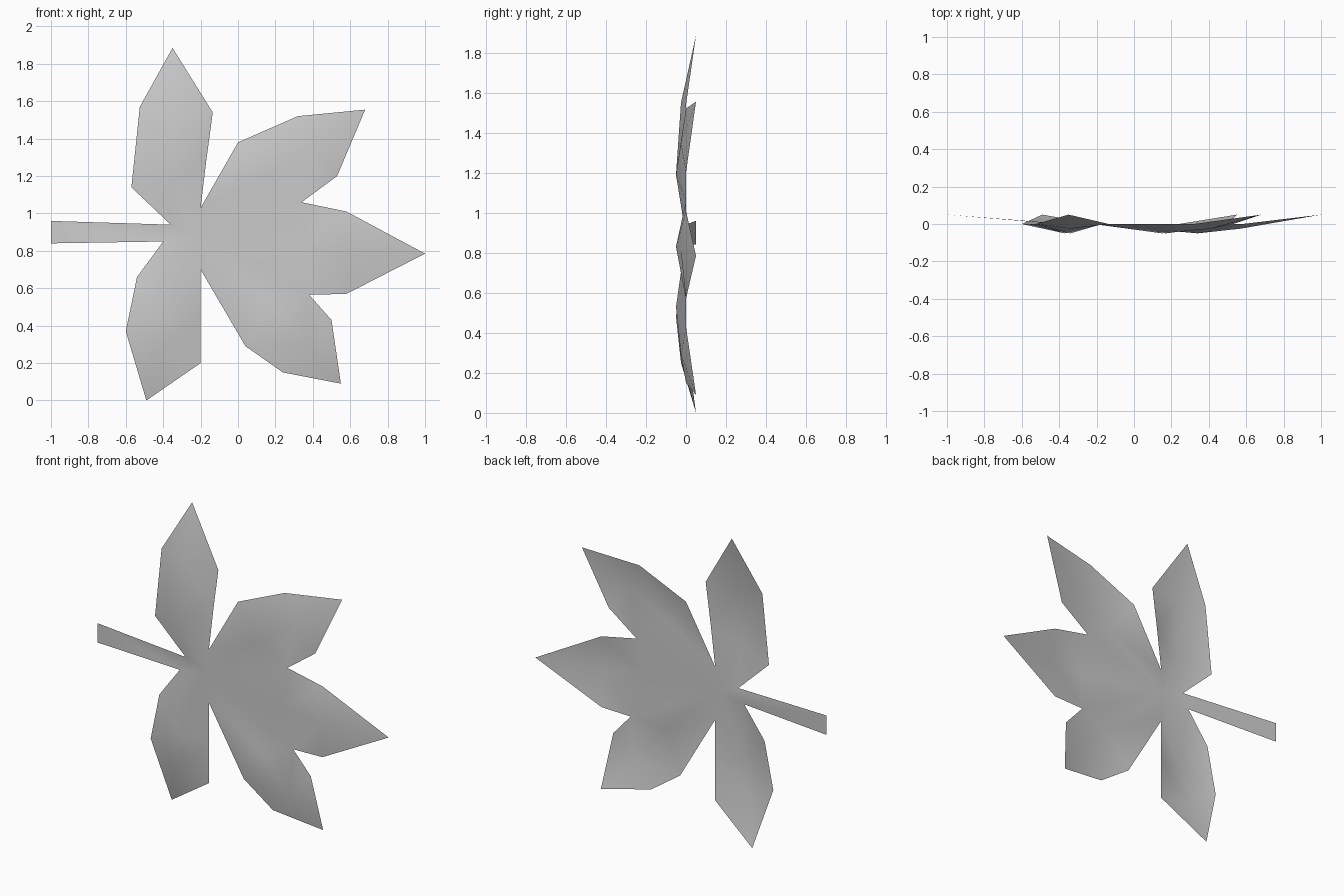
import bpy
import bmesh

cube = bpy.data.objects.get("Cube")
if cube:
    bpy.data.objects.remove(cube, do_unlink=True)

# Leaf colour
mat = bpy.data.materials.new("pale_grey")
mat.use_nodes = True
grey = (0.6, 0.6, 0.6, 1)
mat.diffuse_color = grey
mat.node_tree.nodes["Principled BSDF"].inputs["Base Color"].default_value = grey

bm = bmesh.new()
cache = {}


def vert(p, y=0.0):
    """Shared vertex at (x, z) with depth y."""
    if p not in cache:
        cache[p] = bm.verts.new((p[0], y, p[1]))
    return cache[p]


def face(*verts):
    unique = list(dict.fromkeys(verts))
    if len(unique) > 2:
        bm.faces.new(unique)


# Hub and the notches between lobes
HUB = (-0.22, 0.88)
STEM_TOP, STEM_LOW = (-0.36, 0.94), (-0.40, 0.85)
TOP, UPPER, LOWER, BOTTOM = (-0.20, 1.03), (0.34, 1.06), (0.38, 0.565), (-0.20, 0.70)


def lobe(start, end, rows, tip):
    """Creased lobe: two outline edges and a sunken midrib, rising to the tip."""
    prev = [vert(start), vert(HUB), vert(end)]
    for (a, rib, b), depth in zip(rows, (-0.05, -0.025)):
        row = [vert(a), vert(rib, depth), vert(b)]
        for i in (0, 1):
            face(prev[i], prev[i + 1], row[i + 1], row[i])
        prev = row
    t = vert(tip, 0.05)
    face(prev[0], prev[1], t)
    face(prev[1], prev[2], t)


# Five lobes, clockwise from the top
lobe(STEM_TOP, TOP,
     [((-0.57, 1.14), (-0.34, 1.19), (-0.17, 1.28)),
      ((-0.525, 1.57), (-0.34, 1.55), (-0.135, 1.54))], (-0.35, 1.885))
lobe(TOP, UPPER,
     [((0.0, 1.38), (0.15, 1.19), UPPER),
      ((0.32, 1.52), (0.41, 1.35), (0.53, 1.20))], (0.68, 1.555))
lobe(UPPER, LOWER,
     [(UPPER, (0.34, 0.83), LOWER),
      ((0.58, 1.01), (0.57, 0.80), (0.58, 0.57))], (1.0, 0.785))
lobe(LOWER, BOTTOM,
     [(LOWER, (0.17, 0.53), (0.04, 0.29)),
      ((0.50, 0.43), (0.37, 0.29), (0.24, 0.15))], (0.55, 0.09))
lobe(BOTTOM, STEM_LOW,
     [((-0.20, 0.45), (-0.37, 0.48), (-0.54, 0.66)),
      ((-0.20, 0.20), (-0.43, 0.25), (-0.60, 0.37))], (-0.49, 0.0))

# Flat stem
face(vert(STEM_LOW), vert(HUB), vert(STEM_TOP))
face(vert(STEM_LOW), vert(STEM_TOP), vert((-1.0, 0.96), 0.05), vert((-1.0, 0.84), 0.05))

# Smooth single-sided sheet facing the front
bmesh.ops.triangulate(bm, faces=bm.faces[:])
bmesh.ops.recalc_face_normals(bm, faces=bm.faces[:])
if sum(f.normal.y for f in bm.faces) > 0:
    bmesh.ops.reverse_faces(bm, faces=bm.faces[:])
for f in bm.faces:
    f.smooth = True

mesh = bpy.data.meshes.new("leaf")
bm.to_mesh(mesh)
bm.free()
mesh.materials.append(mat)
leaf = bpy.data.objects.new("leaf", mesh)
bpy.context.collection.objects.link(leaf)
